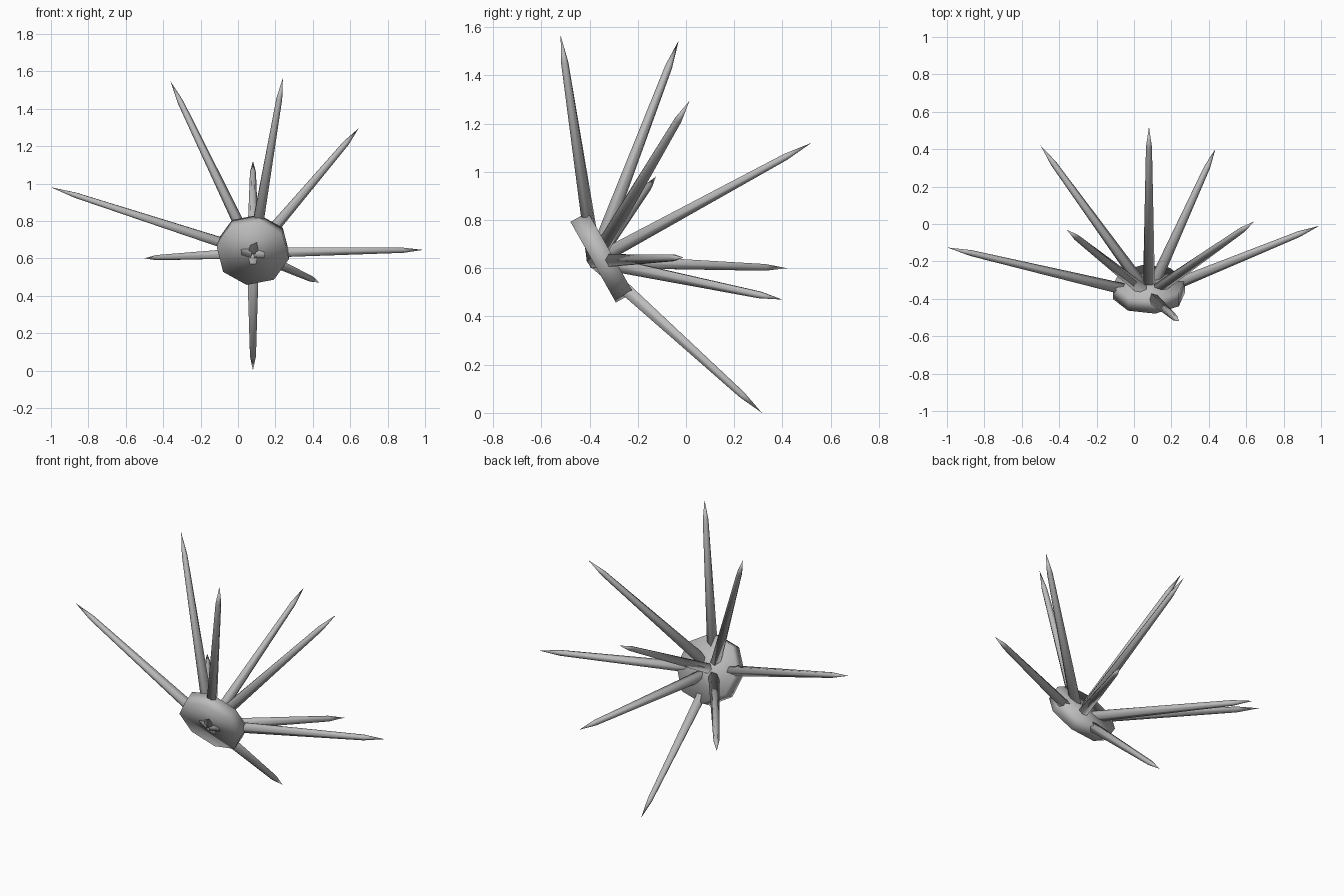
import bpy, bmesh, math
from mathutils import Vector, Matrix

cube = bpy.data.objects.get("Cube")
if cube:
    bpy.data.objects.remove(cube)

# One plain grey for everything
grey = bpy.data.materials.new("plain grey")
grey.use_nodes = True
colour = (0.5, 0.5, 0.5, 1)
grey.diffuse_color = colour
grey.node_tree.nodes["Principled BSDF"].inputs["Base Color"].default_value = colour


def lathe(name, profile, sides, start, direction, phase=0):
    """Spin (radius, distance) pairs about an axis; radius 0 makes a point."""
    axis = Vector(direction).normalized()
    place = Matrix.Translation(start) @ axis.to_track_quat('Z', 'Y').to_matrix().to_4x4()
    bm = bmesh.new()
    rings = []
    for radius, dist in profile:
        count = sides if radius else 1
        angles = [phase + math.tau * i / sides for i in range(count)]
        rings.append([bm.verts.new(place @ Vector((radius * math.cos(a), radius * math.sin(a), dist)))
                      for a in angles])
    for low, high in zip(rings, rings[1:]):
        for i in range(sides):
            j = (i + 1) % sides
            if len(high) == 1:
                bm.faces.new((low[i], low[j], high[0]))
            else:
                bm.faces.new((low[i], low[j], high[j], high[i]))
    for ring in (rings[0], rings[-1]):
        if len(ring) > 1:
            bm.faces.new(ring)
    bmesh.ops.recalc_face_normals(bm, faces=bm.faces)
    for face in bm.faces:
        face.smooth = True
    mesh = bpy.data.meshes.new(name)
    bm.to_mesh(mesh)
    bm.free()
    mesh.materials.append(grey)
    obj = bpy.data.objects.new(name, mesh)
    bpy.context.collection.objects.link(obj)
    return obj


# Tilted eight-sided hub
hub_axis = Vector((0, 0.87, 0.49))
hub_front = Vector((0.08, -0.385, 0.625))
lathe("hub", [(0.195, 0), (0.195, 0.083)], 8, hub_front, hub_axis, math.radians(10))

# Spikes fanning out from the hub centre
root = Vector((0.08, -0.38, 0.63))
tips = {
    "far_right_spike": (-1.0, -0.125, 0.98),
    "upper_right_spike": (-0.36, -0.03, 1.545),
    "top_spike": (0.24, -0.52, 1.565),
    "upper_left_spike": (0.645, 0.015, 1.295),
    "back_spike": (0.08, 0.52, 1.12),
    "back_right_spike": (-0.5, 0.42, 0.6),
    "far_left_spike": (0.99, -0.01, 0.645),
    "back_left_spike": (0.435, 0.4, 0.47),
    "bottom_spike": (0.08, 0.315, 0.0),
}
for name, tip in tips.items():
    span = Vector(tip) - root
    length = span.length
    lathe(name, [(0.033, 0), (0.016, 0.88 * length), (0, length)], 6, root, span)
